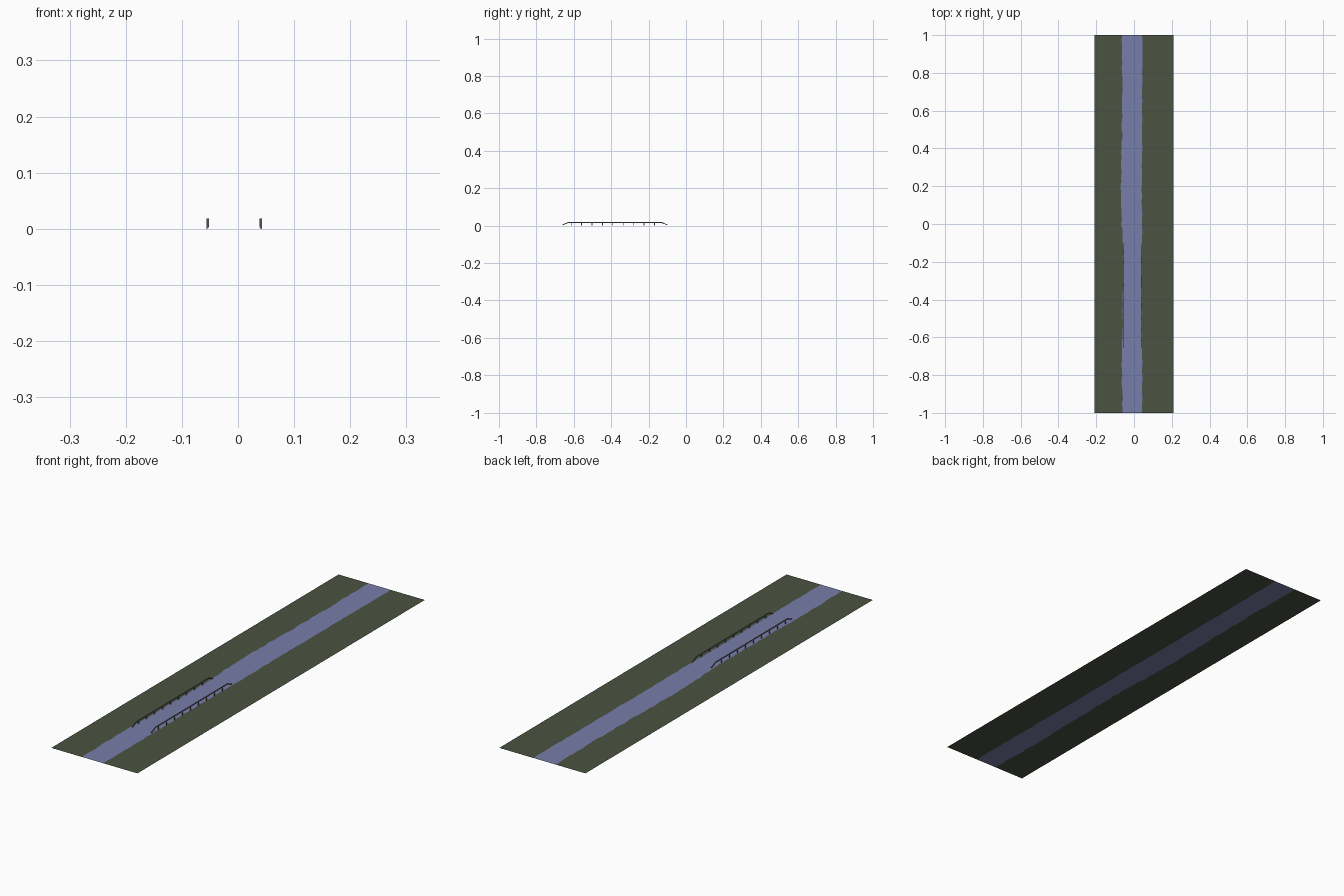
import bpy, bmesh, random

if "Cube" in bpy.data.objects:
    bpy.data.objects.remove(bpy.data.objects["Cube"])
random.seed(4)


def material(name, rgb):
    m = bpy.data.materials.new(name)
    m.diffuse_color = (*rgb, 1)
    m.use_nodes = True
    m.node_tree.nodes["Principled BSDF"].inputs["Base Color"].default_value = m.diffuse_color
    return m


GRASS = material("dark_grass", (0.070, 0.088, 0.054))
ROAD = material("blue_grey_asphalt", (0.185, 0.21, 0.40))
STEEL = material("rail_grey", (0.20, 0.20, 0.20))


def finish(name, bm, mats):
    me = bpy.data.meshes.new(name)
    bm.to_mesh(me)
    bm.free()
    for m in mats:
        me.materials.append(m)
    ob = bpy.data.objects.new(name, me)
    bpy.context.collection.objects.link(ob)
    return ob


def interpolate(points, y):
    for (y0, x0), (y1, x1) in zip(points, points[1:]):
        if y <= y1:
            return x0 + (x1 - x0) * (y - y0) / (y1 - y0)
    return points[-1][1]


# flat ground sheet: grass, worn-edged road, grass
LEFT = [(-1, -0.060), (-0.7, -0.066), (-0.5, -0.060), (-0.1, -0.057),
        (0.0, -0.066), (0.2, -0.069), (0.4, -0.065), (0.6, -0.062), (1, -0.065)]
RIGHT = [(-1, 0.044), (-0.4, 0.042), (0, 0.042), (0.5, 0.043), (1, 0.044)]
bm = bmesh.new()
rows = 80
previous = None
for i in range(rows + 1):
    y = -1 + 2 * i / rows
    xs = (-0.21,
          interpolate(LEFT, y) + random.uniform(-0.003, 0.003),
          interpolate(RIGHT, y) + random.uniform(-0.002, 0.002),
          0.21)
    row = [bm.verts.new((x, y, 0)) for x in xs]
    if previous:
        for k in range(3):
            f = bm.faces.new((previous[k], previous[k + 1], row[k + 1], row[k]))
            f.material_index = 1 if k == 1 else 0
    previous = row
finish("ground_and_road", bm, [GRASS, ROAD])


def prism(bm, outline, x0, x1):
    """Extrude a (y, z) outline between two x positions."""
    a = [bm.verts.new((x0, y, z)) for y, z in outline]
    b = [bm.verts.new((x1, y, z)) for y, z in outline]
    n = len(a)
    bm.faces.new(a)
    bm.faces.new(b[::-1])
    for i in range(n):
        j = (i + 1) % n
        bm.faces.new((a[i], b[i], b[j], a[j]))


# guard rails: a beam with ends sloping to the ground, plus nine posts
BEAM = [(-0.66, 0.002), (-0.63, 0.0135), (-0.13, 0.0135), (-0.10, 0.002),
        (-0.10, 0.006), (-0.128, 0.0185), (-0.632, 0.0185), (-0.66, 0.006)]
for side, cx, sign in (("left", -0.054, -1), ("right", 0.040, 1)):
    bm = bmesh.new()
    prism(bm, BEAM, cx - sign * 0.002, cx + sign * 0.0005)
    for i in range(9):
        y = -0.614 + i * 0.0557
        prism(bm, [(y - 0.002, 0), (y + 0.002, 0), (y + 0.002, 0.018), (y - 0.002, 0.018)],
              cx + sign * 0.0005, cx + sign * 0.0025)
    bmesh.ops.recalc_face_normals(bm, faces=bm.faces)
    finish(side + "_guard_rail", bm, [STEEL])
